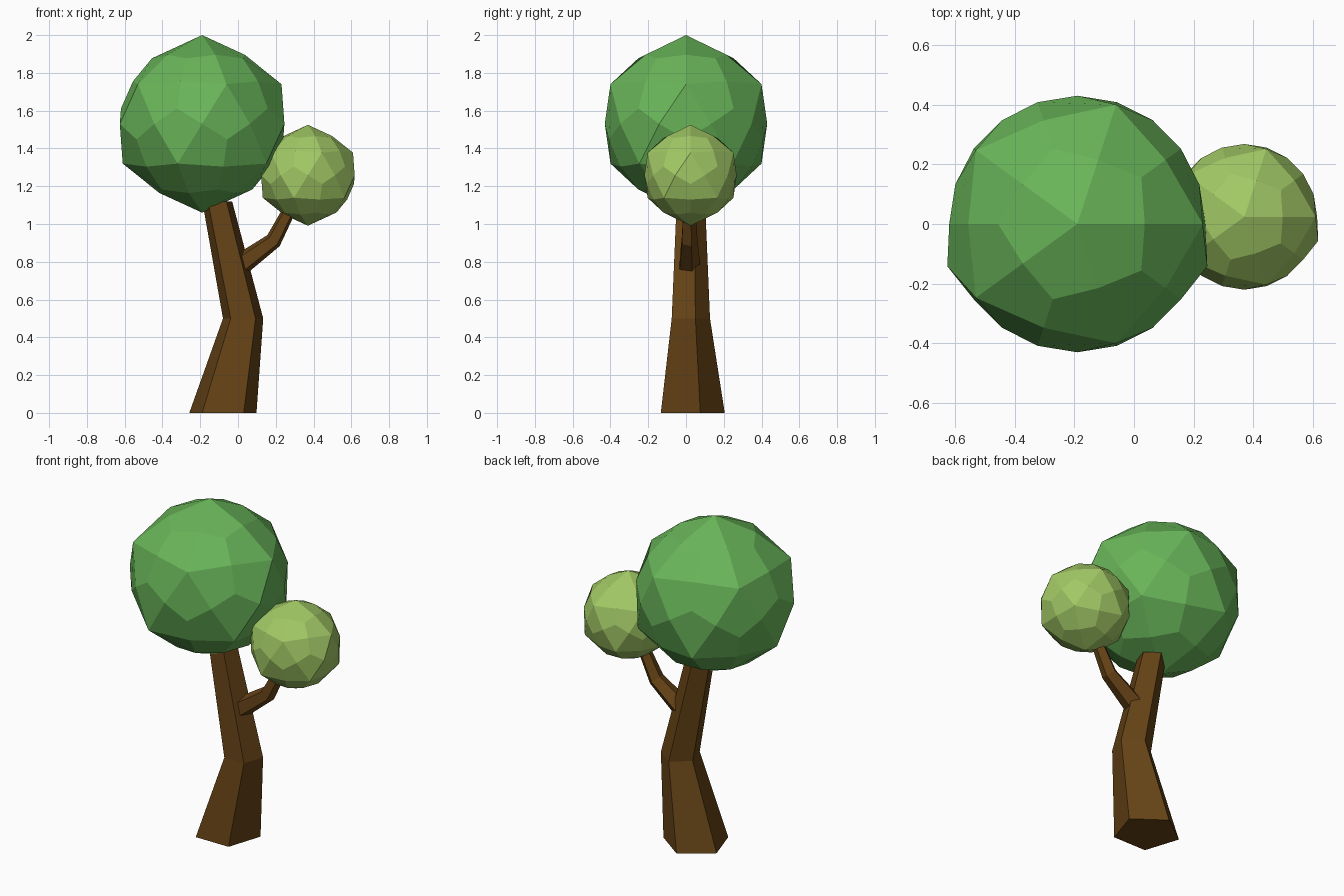
import bpy, bmesh, math
from mathutils import Vector

if "Cube" in bpy.data.objects:
    bpy.data.objects.remove(bpy.data.objects["Cube"])


def material(name, rgb):
    m = bpy.data.materials.new(name)
    m.diffuse_color = (*rgb, 1)
    m.use_nodes = True
    m.node_tree.nodes["Principled BSDF"].inputs["Base Color"].default_value = m.diffuse_color
    return m


def finish(name, bm, mat):
    bmesh.ops.recalc_face_normals(bm, faces=bm.faces[:])
    me = bpy.data.meshes.new(name)
    bm.to_mesh(me)
    bm.free()
    me.materials.append(mat)
    ob = bpy.data.objects.new(name, me)
    bpy.context.collection.objects.link(ob)
    return ob


# Five-sided tapering limb through stations (x, y, z, radius, tilt in xz plane)
def limb(name, stations, mat):
    bm = bmesh.new()
    rings = []
    for x, y, z, r, tilt in stations:
        t = math.radians(tilt)
        u = Vector((math.cos(t), 0, -math.sin(t)))
        ring = []
        for i in range(5):
            a = math.radians(90 + 72 * i)
            ring.append(bm.verts.new(Vector((x, y, z)) + r * (math.cos(a) * u + math.sin(a) * Vector((0, 1, 0)))))
        rings.append(ring)
    for a, b in zip(rings, rings[1:]):
        for i in range(5):
            j = (i + 1) % 5
            bm.faces.new((a[i], a[j], b[j], b[i]))
    bm.faces.new(rings[0])
    bm.faces.new(rings[-1])
    return finish(name, bm, mat)


# Faceted ball: each icosahedron triangle becomes three kite-shaped quads
def foliage(name, centre, size, mat):
    src = bmesh.new()
    bmesh.ops.create_icosphere(src, subdivisions=1, radius=1)
    bm = bmesh.new()
    corner_r, edge_r, face_r = 1.0, 0.915, 0.93

    def edge_point(a, b):
        p = (a + b).normalized()
        # two side points bulge slightly further out
        bulge = abs(p.z) < 0.01 and abs(p.x) > 0.9 and p.y < 0
        return p * (0.975 if bulge else edge_r)

    for f in src.faces:
        c = [v.co.normalized() for v in f.verts]
        mid = (c[0] + c[1] + c[2]).normalized() * face_r
        for i in range(3):
            p, nxt, prv = c[i], c[(i + 1) % 3], c[i - 1]
            quad = (p * corner_r, edge_point(p, nxt), mid, edge_point(p, prv))
            bm.faces.new([bm.verts.new(Vector(centre) + q * size) for q in quad])
    src.free()
    bmesh.ops.remove_doubles(bm, verts=bm.verts[:], dist=0.0005)
    return finish(name, bm, mat)


bark = material("bark", (0.13, 0.055, 0.008))
green = material("leaf_green", (0.14, 0.46, 0.10))
lime = material("leaf_lime", (0.36, 0.58, 0.13))

# Trunk, bent at mid height
limb("trunk", [(-0.08, 0.018, 0, 0.187, 0),
               (0.027, 0.015, 0.5, 0.112, 0),
               (-0.11, 0.018, 1.12, 0.083, 0)], bark)

# Side branch
limb("branch", [(0.0, 0.015, 0.775, 0.062, 56),
                (0.188, 0.015, 0.912, 0.046, 42),
                (0.275, 0.015, 1.08, 0.036, 27)], bark)

# Leaf balls
foliage("large_foliage", (-0.19, 0, 1.53), 0.47, green)
foliage("small_foliage", (0.37, 0.024, 1.258), 0.267, lime)
